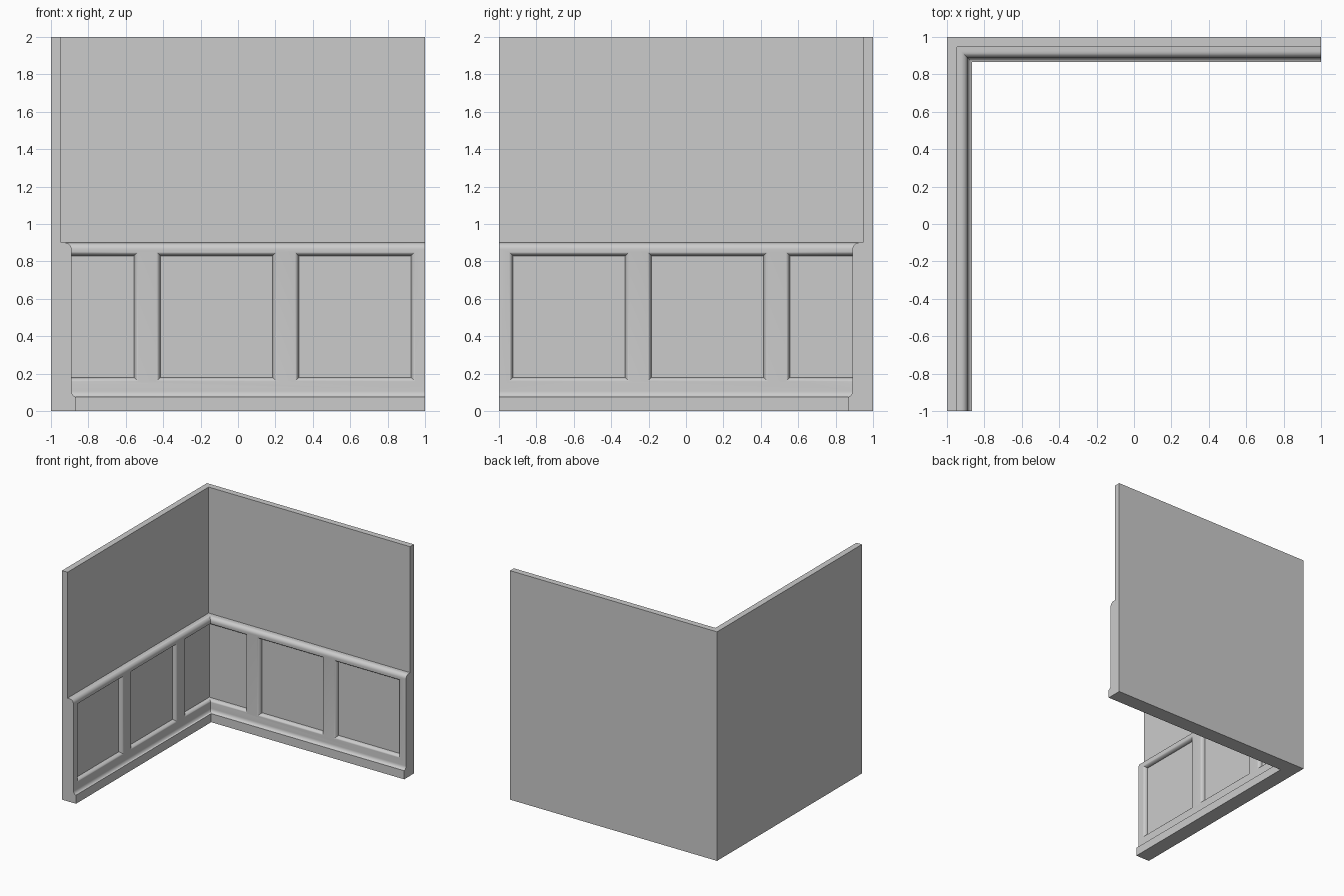
import bpy, bmesh, math
from mathutils import Matrix

if "Cube" in bpy.data.objects:
    bpy.data.objects.remove(bpy.data.objects["Cube"])

FACE, PANEL = 0.11, 0.075      # depth of frame face and of recessed panel
ROUND = 0.022                  # width of the rounded frame edge
Z0, Z1 = 0.18, 0.83            # panel bottom and top
SEG = 8


def arc(cd, cz, rd, rz, a0, a1):
    return [(cd + rd * math.cos(math.radians(a0 + (a1 - a0) * i / SEG)),
             cz + rz * math.sin(math.radians(a0 + (a1 - a0) * i / SEG))) for i in range(SEG + 1)]


def loft(name, loops):
    """Closed solid through a list of equal-length vertex loops."""
    bm = bmesh.new()
    rings = [[bm.verts.new(p) for p in loop] for loop in loops]
    n = len(rings[0])
    for a, b in zip(rings, rings[1:]):
        for i in range(n):
            j = (i + 1) % n
            bm.faces.new((a[i], a[j], b[j], b[i]))
    bm.faces.new(rings[0])
    bm.faces.new(rings[-1])
    bmesh.ops.recalc_face_normals(bm, faces=bm.faces)
    mesh = bpy.data.meshes.new(name)
    bm.to_mesh(mesh)
    bm.free()
    ob = bpy.data.objects.new(name, mesh)
    bpy.context.collection.objects.link(ob)
    return ob


# Back wall with rounded cap, cove and baseboard, mitred at the corner
profile = [(0, 0), (0, 2), (0.053, 2), (0.053, 0.9)]
profile += arc(FACE - 0.035, 0.865, 0.035, 0.035, 90, 0)
profile += arc(0.135, 0.107, 0.025, 0.032, 180, 270)
profile += [(0.135, 0)]
wall = loft("panelled_corner_wall",
            [[(-1 + d, 1 - d, z) for d, z in profile],
             [(1, 1 - d, z) for d, z in profile]])


# Recessed panels with rounded, mitred frame edges
def panel_cutter(x0, x1):
    steps = [(ROUND, 0.2)]
    for i in range(SEG + 1):
        a = math.pi / 2 * i / SEG
        steps.append((ROUND * (1 - math.sin(a)), PANEL + (FACE - PANEL) * math.cos(a)))
    loops = [[(x0 - o, 1 - d, Z0 - o), (x1 + o, 1 - d, Z0 - o),
              (x1 + o, 1 - d, Z1 + o), (x0 - o, 1 - d, Z1 + o)] for o, d in steps]
    ob = loft("panel_cutter", loops)
    ob.hide_render = True
    return ob


bpy.context.view_layer.objects.active = wall
for x0, x1 in [(-1.3, -0.555), (-0.415, 0.185), (0.325, 0.925)]:
    cutter = panel_cutter(x0, x1)
    mod = wall.modifiers.new("panel", 'BOOLEAN')
    mod.operation = 'DIFFERENCE'
    mod.solver = 'EXACT'
    mod.object = cutter
    bpy.ops.object.modifier_apply(modifier=mod.name)
    bpy.data.objects.remove(cutter)

# Left wall: reflect across the mitre plane and weld
bm = bmesh.new()
bm.from_mesh(wall.data)
mitre = [f for f in bm.faces if all(abs(v.co.x + v.co.y) < 1e-4 for v in f.verts)]
bmesh.ops.delete(bm, geom=mitre, context='FACES')
copy = bmesh.ops.duplicate(bm, geom=bm.verts[:] + bm.edges[:] + bm.faces[:])["geom"]
swap = Matrix(((0, -1, 0, 0), (-1, 0, 0, 0), (0, 0, 1, 0), (0, 0, 0, 1)))
bmesh.ops.transform(bm, matrix=swap, verts=[g for g in copy if isinstance(g, bmesh.types.BMVert)])
bmesh.ops.reverse_faces(bm, faces=[g for g in copy if isinstance(g, bmesh.types.BMFace)])
bmesh.ops.remove_doubles(bm, verts=bm.verts, dist=1e-4)
bmesh.ops.recalc_face_normals(bm, faces=bm.faces)
bm.to_mesh(wall.data)
bm.free()

wall.select_set(True)
bpy.ops.object.shade_smooth_by_angle(angle=math.radians(30))
